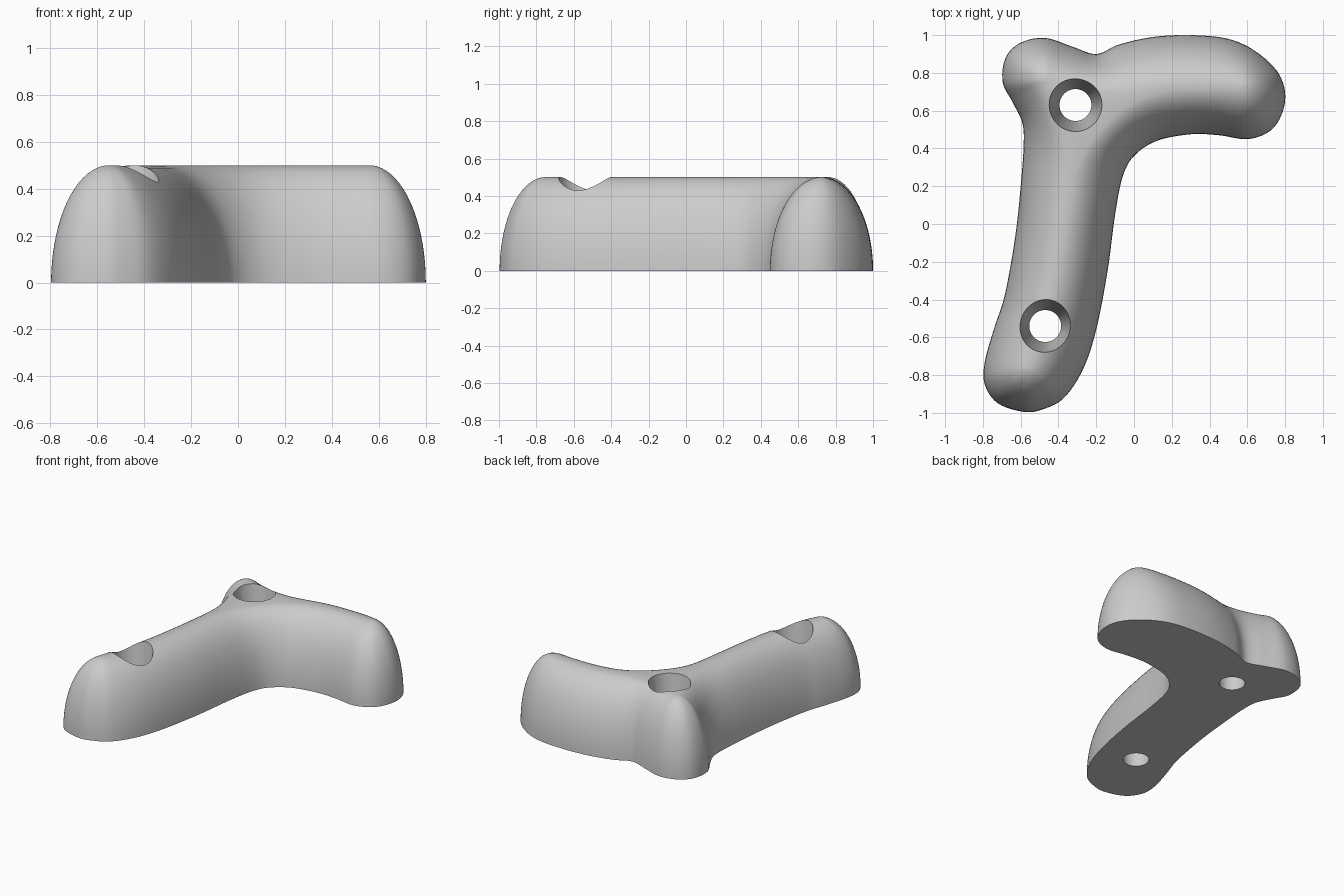
import bpy
import bmesh
import math
from mathutils import Vector

HEIGHT = 0.5
STEPS = 6      # samples between outline points
RINGS = 18     # rings from base to ridge

cube = bpy.data.objects.get("Cube")
if cube:
    bpy.data.objects.remove(cube, do_unlink=True)

# Footprint, running clockwise from the lower tip
outline = [
    (-.58, -.995), (-.72, -.95), (-.79, -.85), (-.79, -.73), (-.74, -.55),
    (-.69, -.4), (-.65, -.2), (-.62, 0), (-.6, .2), (-.585, .4), (-.59, .53),
    (-.64, .64), (-.695, .75), (-.68, .88), (-.6, .96), (-.47, .985),
    (-.33, .94), (-.2, .9), (-.08, .95), (.1, .99), (.3, 1), (.5, .98),
    (.65, .91), (.77, .79), (.8, .65), (.74, .51), (.61, .45), (.45, .47),
    (.3, .475), (.12, .44), (0, .36), (-.06, .25), (-.1, .05), (-.14, -.25),
    (-.2, -.56), (-.27, -.77), (-.37, -.92), (-.48, -.98),
]

# Ridge lines: the long bent limb and the short corner lobe
main_ridge = [(-.55, -.75), (-.43, -.4), (-.365, 0), (-.31, .4), (-.25, .6),
              (-.05, .68), (.2, .73), (.56, .725)]
lobe_ridge = [(-.25, .6), (-.46, .76)]


def closed_spline(points, steps):
    """Smooth closed curve through the points."""
    pts = [Vector(p) for p in points]
    n = len(pts)
    result = []
    for i in range(n):
        a, b, c, d = (pts[(i + k) % n] for k in (-1, 0, 1, 2))
        for s in range(steps):
            t = s / steps
            result.append(b + (c - a) * t / 2
                          + (a - b * 2.5 + c * 2 - d / 2) * t ** 2
                          + (b * 3 - a - c * 3 + d) * t ** 3 / 2)
    return result


def nearest_on_ridges(p):
    """Closest point of any ridge line to p."""
    candidates = []
    for ridge in (main_ridge, lobe_ridge):
        for start, end in zip(ridge, ridge[1:]):
            a, b = Vector(start), Vector(end)
            t = (p - a).dot(b - a) / (b - a).length_squared
            candidates.append(a.lerp(b, min(1, max(0, t))))
    return min(candidates, key=lambda c: (c - p).length)


def soften(points, reach, passes):
    """Average neighbouring points around a closed loop."""
    n = len(points)
    for _ in range(passes):
        points = [sum((points[(i + k) % n] for k in range(-reach, reach + 1)),
                      Vector((0, 0))) / (2 * reach + 1) for i in range(n)]
    return points


def finish(bm, name):
    bmesh.ops.recalc_face_normals(bm, faces=bm.faces)
    mesh = bpy.data.meshes.new(name)
    bm.to_mesh(mesh)
    bm.free()
    obj = bpy.data.objects.new(name, mesh)
    bpy.context.collection.objects.link(obj)
    return obj


def make_body():
    """Domed body: quarter-ellipse sections from the footprint to the ridge."""
    rim = closed_spline(outline, STEPS)
    feet = soften([nearest_on_ridges(p) for p in rim], 3, 3)
    bm = bmesh.new()
    loops = []
    for r in range(RINGS + 1):
        angle = r / RINGS * math.radians(87)
        z = HEIGHT * math.sin(angle) / math.sin(math.radians(87))
        loops.append([bm.verts.new((*f.lerp(p, math.cos(angle)), z))
                      for p, f in zip(rim, feet)])
    n = len(rim)
    for low, high in zip(loops, loops[1:]):
        for i in range(n):
            j = (i + 1) % n
            bm.faces.new((low[i], low[j], high[j], high[i]))
    caps = [bm.faces.new(loops[0]), bm.faces.new(loops[-1])]
    bmesh.ops.triangulate(bm, faces=caps)
    return finish(bm, "body")


def make_cutter(x, y):
    """Tapered bolt hole, wider at the top."""
    bm = bmesh.new()
    bmesh.ops.create_cone(bm, cap_ends=True, segments=48,
                          radius1=.08, radius2=.147, depth=.6)
    bmesh.ops.translate(bm, verts=bm.verts, vec=(x, y, .26))
    obj = finish(bm, "hole_cutter")
    obj.hide_render = True
    return obj


# Grey plastic
grey = bpy.data.materials.new("grey")
grey.use_nodes = True
colour = (.6, .6, .6, 1)
grey.diffuse_color = colour
grey.node_tree.nodes["Principled BSDF"].inputs["Base Color"].default_value = colour

body = make_body()
body.data.materials.append(grey)
bpy.ops.object.select_all(action="DESELECT")
body.select_set(True)
bpy.context.view_layer.objects.active = body

# Two bolt holes
for x, y in ((-.31, .63), (-.47, -.54)):
    cutter = make_cutter(x, y)
    cut = body.modifiers.new("bolt_hole", "BOOLEAN")
    cut.operation = "DIFFERENCE"
    cut.solver = "EXACT"
    cut.object = cutter
    bpy.ops.object.modifier_apply(modifier=cut.name)
    bpy.data.objects.remove(cutter, do_unlink=True)

bpy.ops.object.shade_smooth_by_angle(angle=math.radians(35))
